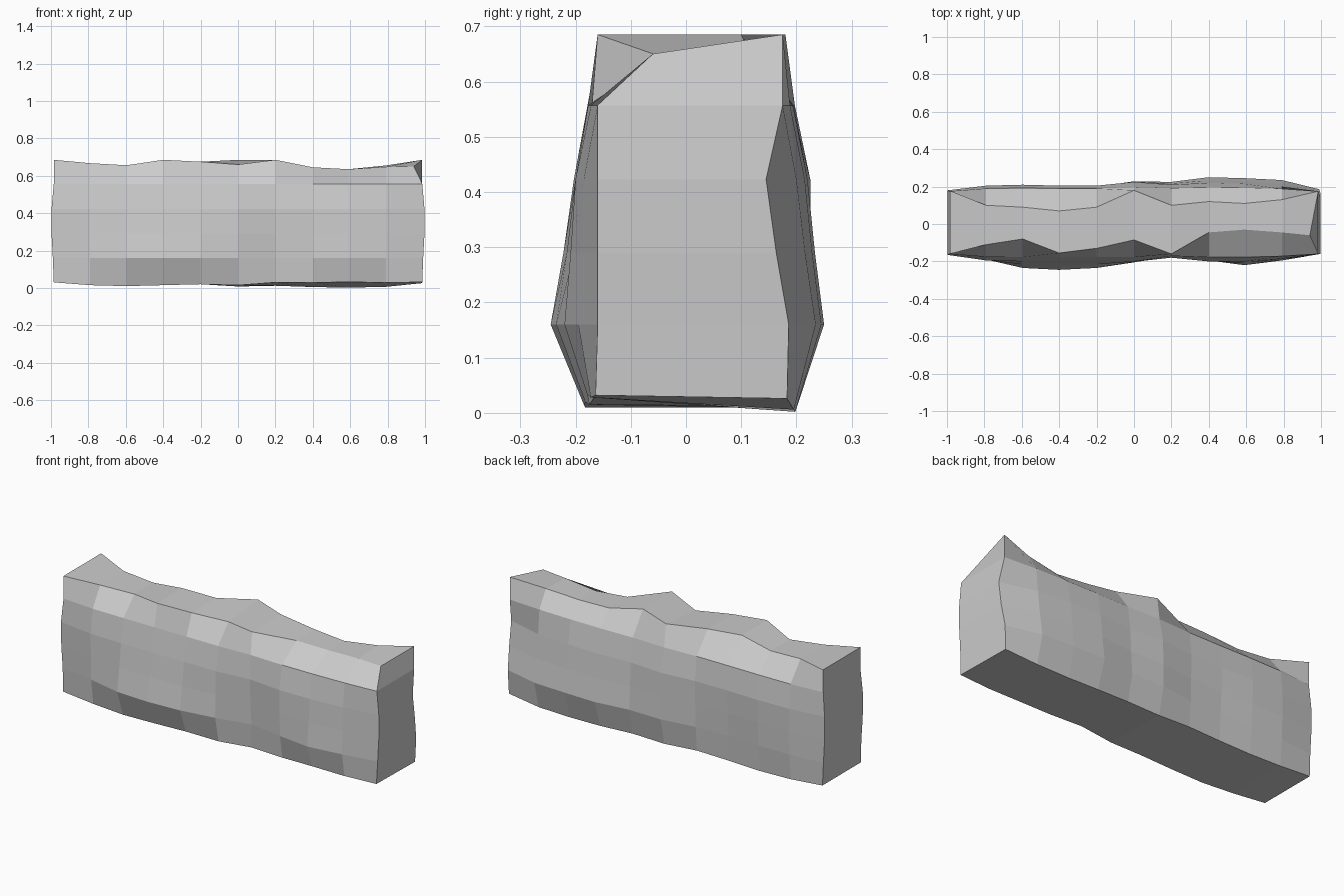
import bpy, bmesh

if "Cube" in bpy.data.objects:
    bpy.data.objects.remove(bpy.data.objects["Cube"])

# Outline stations, left to right (11 columns)
xs = [-0.985, -0.79, -0.595, -0.4, -0.2, 0, 0.2, 0.4, 0.59, 0.79, 0.985]

# Depth of the front and back faces at low and high courses
front_low = [-.16, -.19, -.235, -.245, -.235, -.205, -.165, -.195, -.22, -.195, -.16]
front_high = [-.165, -.195, -.2, -.203, -.2, -.2, -.18, -.2, -.2, -.185, -.16]
back_low = [.18, .2, .2, .19, .2, .228, .225, .25, .245, .235, .186]
back_high = [.18, .205, .21, .205, .205, .225, .21, .22, .215, .2, .145]

# Ragged rim
front_rim = [-.16, -.11, -.08, -.155, -.13, -.085, -.16, -.045, -.03, -.045, -.06]
back_rim = [.178, .10, .09, .07, .09, .18, .10, .12, .11, .13, .175]
rim_z = [.685, .667, .656, .685, .675, .66, .685, .645, .635, .647, .65]
back_rim_z = [.685, .667, .656, .685, .675, .685, .685, .645, .635, .655, .685]
front_base_z = [.03, .015, .01, .015, .02, .015, .03, .028, .033, .028, .032]
back_base_z = [.03, .015, .01, .015, .02, .008, .012, .005, .002, .006, .026]


def mix(a, b, t):
    return a + (b - a) * t


def side(low, high, base_z, rim, top_z, flat):
    """Columns of six points, base to rim."""
    cols = []
    for i, x in enumerate(xs):
        end = 1 if i == 10 else -1 if i == 0 else 0
        sgn = 1 if flat > 0 else -1
        base = mix(flat, low[i], 0.25)
        shoulder = flat if not end else (.175 if sgn > 0 else -.16)
        shoulder = mix(shoulder, high[i], 0.35 if not end else 0)
        cols.append([
            (x, base, base_z[i]),
            (x + end * .005, low[i], .16),
            (x + end * .012, mix(low[i], high[i], .55), .29),
            (x + end * .012, high[i], .423),
            (x, shoulder, .557),
            (x - (.045 if end == 1 and sgn < 0 else 0), rim[i], top_z[i])])
    return cols


bm = bmesh.new()
front = [[bm.verts.new(p) for p in c] for c in
         side(front_low, front_high, front_base_z, front_rim, rim_z, -.165)]
back = [[bm.verts.new(p) for p in c] for c in
        side(back_low, back_high, back_base_z, back_rim, back_rim_z, .182)]

# Front and back courses, rim and underside
for i in range(10):
    for grid in (front, back):
        for j in range(5):
            bm.faces.new((grid[i][j], grid[i + 1][j], grid[i + 1][j + 1], grid[i][j + 1]))
    for j in (0, 5):
        bm.faces.new((front[i][j], front[i + 1][j], back[i + 1][j], back[i][j]))

# Ends
for i in (0, 10):
    for j in range(5):
        bm.faces.new((front[i][j], back[i][j], back[i][j + 1], front[i][j + 1]))

bmesh.ops.recalc_face_normals(bm, faces=bm.faces)
mesh = bpy.data.meshes.new("stone_wall")
bm.to_mesh(mesh)
bm.free()
bpy.context.collection.objects.link(bpy.data.objects.new("stone_wall", mesh))
